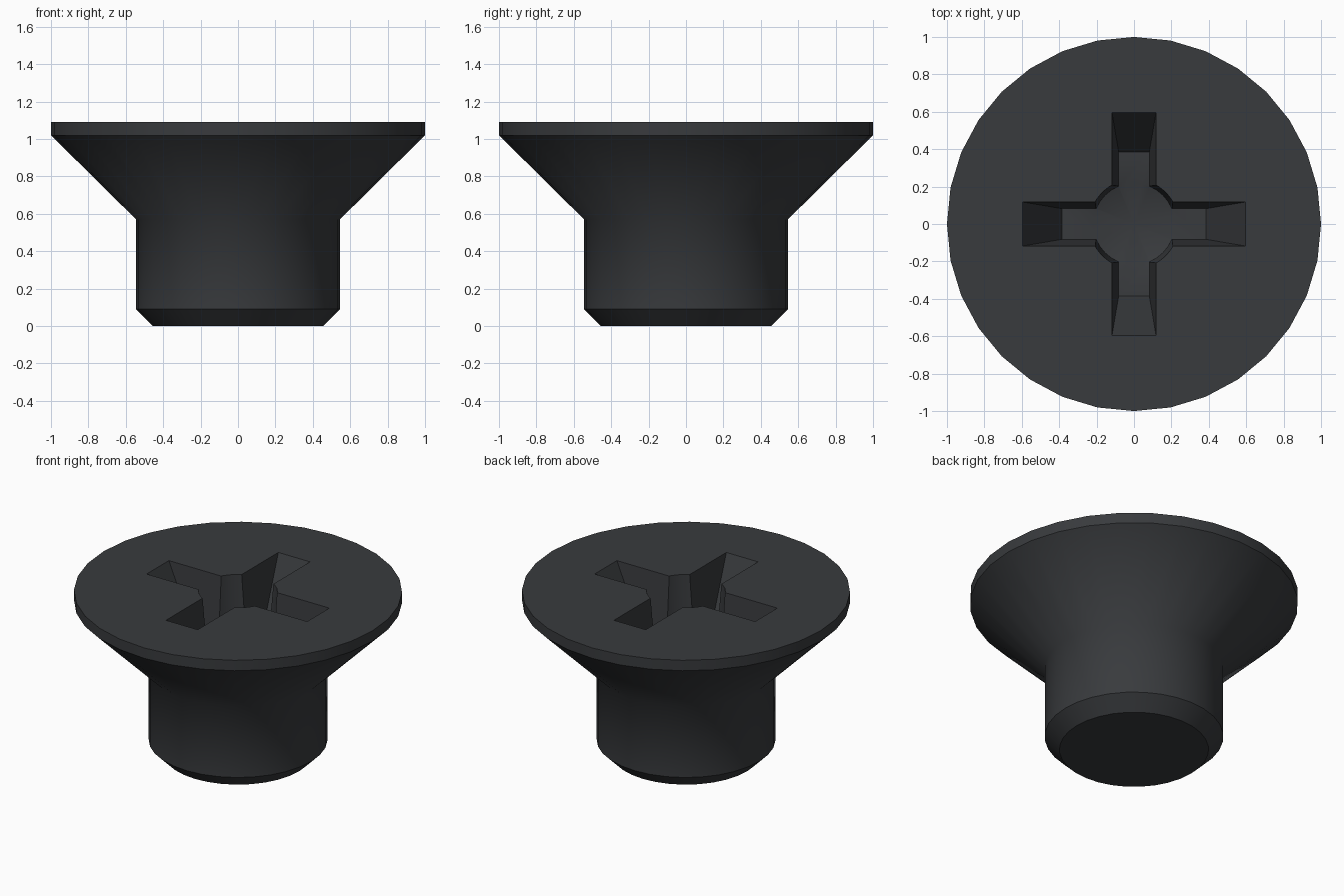
import bpy, bmesh, math

if "Cube" in bpy.data.objects:
    bpy.data.objects.remove(bpy.data.objects["Cube"])

SEG = 32
TOP, FLOOR, TIP = 1.09, 0.67, 0.60


def make_object(name, bm):
    bmesh.ops.recalc_face_normals(bm, faces=bm.faces[:])
    me = bpy.data.meshes.new(name)
    bm.to_mesh(me)
    bm.free()
    ob = bpy.data.objects.new(name, me)
    bpy.context.collection.objects.link(ob)
    return ob


def loft(bm, rings):
    """Skin a list of equal-length vertex rings; leave the ends open."""
    n = len(rings[0])
    for a, b in zip(rings, rings[1:]):
        for i in range(n):
            j = (i + 1) % n
            bm.faces.new((a[i], a[j], b[j], b[i]))


def lathe(name, profile, tip=None):
    bm = bmesh.new()
    rings = [[bm.verts.new((r * math.cos(2 * math.pi * i / SEG),
                            r * math.sin(2 * math.pi * i / SEG), z))
              for i in range(SEG)] for r, z in profile]
    loft(bm, rings)
    bm.faces.new(rings[-1])
    if tip is None:
        bm.faces.new(rings[0])
    else:
        t = bm.verts.new((0, 0, tip))
        for i in range(SEG):
            bm.faces.new((rings[0][i], t, rings[0][(i + 1) % SEG]))
    return make_object(name, bm)


def tapered_bar(name, low, high, turned):
    """Bar with (half length, half width, z) at the bottom and top."""
    bm = bmesh.new()
    rings = []
    for l, w, z in (low, high):
        if turned:
            l, w = w, l
        rings.append([bm.verts.new((x * l, y * w, z))
                      for x, y in ((-1, -1), (1, -1), (1, 1), (-1, 1))])
    loft(bm, rings)
    bm.faces.new(rings[0])
    bm.faces.new(rings[1])
    return make_object(name, bm)


# Countersunk screw body
screw = lathe("countersunk_screw", [(0.455, 0), (0.545, 0.09), (0.545, 0.57),
                                    (1, 1.02), (1, TOP)])

# Cross recess: round core with conical floor, plus two tapered slots
k = (TOP + 0.1 - FLOOR) / (TOP - FLOOR)
low = (0.385, 0.082, FLOOR)
high = (0.385 + 0.212 * k, 0.082 + 0.036 * k, TOP + 0.1)
cutters = [
    lathe("core_cutter", [(0.218, FLOOR), (0.218 + 0.022 * k, TOP + 0.1)], TIP),
    tapered_bar("slot_cutter_x", low, high, False),
    tapered_bar("slot_cutter_y", low, high, True),
]
bpy.context.view_layer.objects.active = screw
screw.select_set(True)
for c in cutters:
    c.hide_render = True
    m = screw.modifiers.new("recess", 'BOOLEAN')
    m.operation = 'DIFFERENCE'
    m.solver = 'EXACT'
    m.object = c
    bpy.ops.object.modifier_apply(modifier=m.name)
for c in cutters:
    bpy.data.objects.remove(c, do_unlink=True)

# Smooth round walls, sharp rims, blended neck under the head
bpy.ops.object.shade_smooth_by_angle(angle=math.radians(30))
for e in screw.data.edges:
    if all(abs(screw.data.vertices[v].co.z - 0.57) < 0.01 and
           screw.data.vertices[v].co.xy.length > 0.5 for v in e.vertices):
        e.use_edge_sharp = False

# Dark steel
mat = bpy.data.materials.new("dark_steel")
mat.diffuse_color = (0.04, 0.043, 0.047, 1)
mat.use_nodes = True
mat.node_tree.nodes["Principled BSDF"].inputs["Base Color"].default_value = mat.diffuse_color
screw.data.materials.clear()
screw.data.materials.append(mat)
